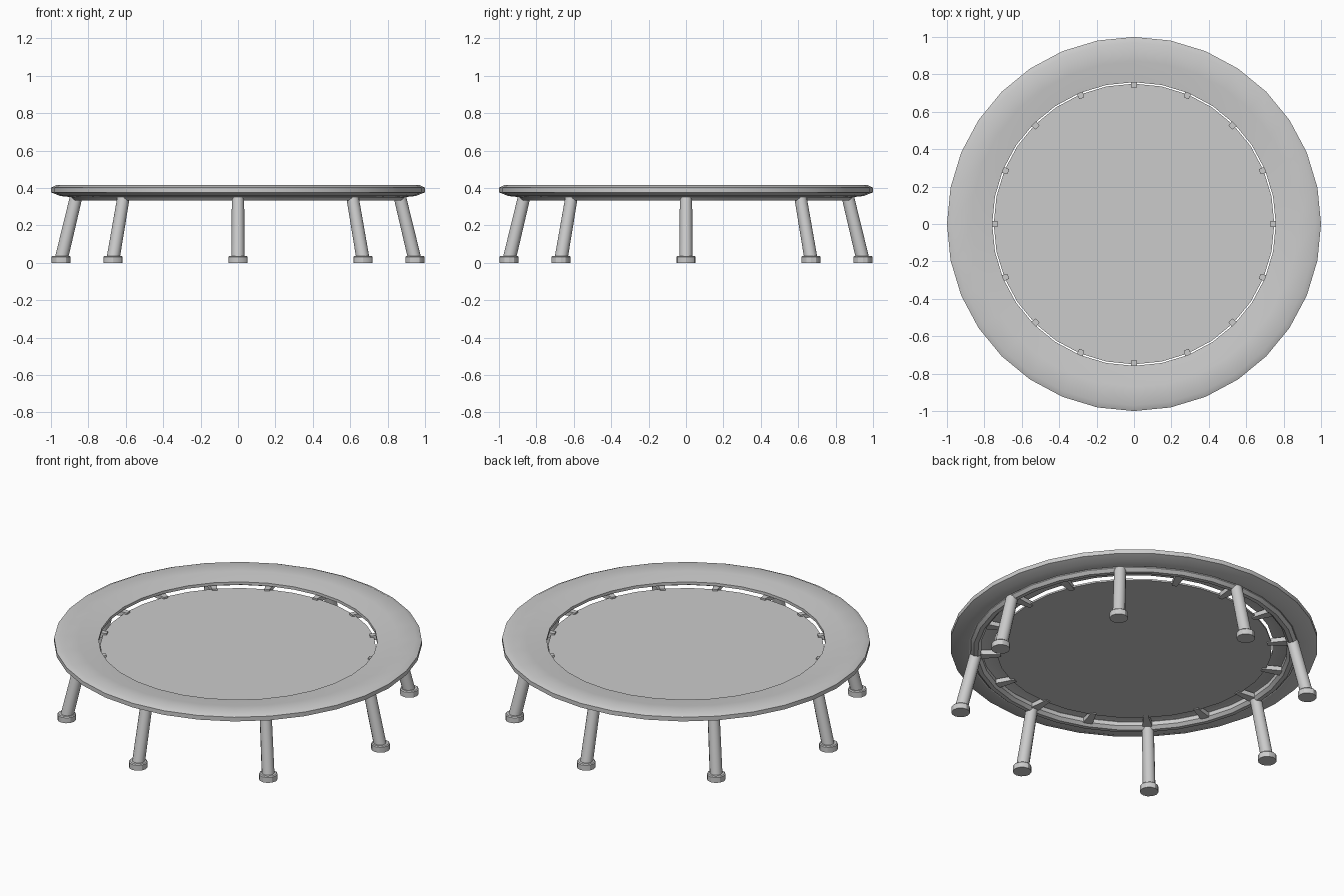
import bpy, bmesh, math
from mathutils import Vector

if "Cube" in bpy.data.objects:
    bpy.data.objects.remove(bpy.data.objects["Cube"])

SEG = 32
grey = bpy.data.materials.new("light_grey")
grey.diffuse_color = (0.6, 0.6, 0.6, 1)
grey.use_nodes = True
grey.node_tree.nodes["Principled BSDF"].inputs["Base Color"].default_value = grey.diffuse_color


def make(name, bm, smooth=True):
    bmesh.ops.recalc_face_normals(bm, faces=bm.faces)
    me = bpy.data.meshes.new(name)
    bm.to_mesh(me)
    bm.free()
    me.materials.append(grey)
    ob = bpy.data.objects.new(name, me)
    bpy.context.collection.objects.link(ob)
    if smooth:
        bpy.ops.object.select_all(action='DESELECT')
        ob.select_set(True)
        bpy.context.view_layer.objects.active = ob
        bpy.ops.object.shade_smooth_by_angle(angle=math.radians(30))
    return ob


def lathe(name, profile):
    """Spin a closed (radius, height) profile around z."""
    bm = bmesh.new()
    rings = []
    for i in range(SEG):
        a = 2 * math.pi * i / SEG
        rings.append([bm.verts.new((r * math.cos(a), r * math.sin(a), z)) for r, z in profile])
    n = len(profile)
    for i in range(SEG):
        p, q = rings[i], rings[(i + 1) % SEG]
        for j in range(n):
            k = (j + 1) % n
            bm.faces.new((p[j], q[j], q[k], p[k]))
    return make(name, bm)


def rod(name, p0, p1, r0, r1, sides=12, bevel=0):
    """Capped cylinder between two points."""
    p0, p1 = Vector(p0), Vector(p1)
    d = p1 - p0
    bm = bmesh.new()
    bmesh.ops.create_cone(bm, cap_ends=True, segments=sides, radius1=r0, radius2=r1, depth=d.length)
    if bevel:
        rim = [e for e in bm.edges if all(v.co.z > 0 for v in e.verts)]
        bmesh.ops.bevel(bm, geom=rim, offset=bevel, segments=1, affect='EDGES')
    rot = Vector((0, 0, 1)).rotation_difference(d).to_matrix().to_4x4()
    bm.transform(rot)
    bmesh.ops.translate(bm, verts=bm.verts, vec=(p0 + p1) / 2)
    return make(name, bm)


# padded edge cover, dished toward the middle
lathe("edge_pad", [(0.758, 0.378), (0.758, 0.395), (0.87, 0.409), (0.97, 0.416), (1.0, 0.402),
                   (1.0, 0.377), (0.95, 0.357), (0.90, 0.352), (0.85, 0.378)])

# tubular frame ring under the pad
lathe("frame_ring", [(0.863 + 0.031 * math.cos(math.pi * (i + .5) / 4),
                      0.362 + 0.031 * math.sin(math.pi * (i + .5) / 4)) for i in range(8)])

# jumping mat
rod("jumping_mat", (0, 0, 0.352), (0, 0, 0.362), 0.75, 0.75, SEG)

# straps from mat to frame, widening outward
for i in range(16):
    a = 2 * math.pi * i / 16
    bm = bmesh.new()
    bmesh.ops.create_cube(bm, size=1)
    for v in bm.verts:
        outer = v.co.x > 0
        r = 0.85 if outer else 0.728
        t = (0.028 if outer else 0.014) * (1 if v.co.y > 0 else -1)
        z = 0.372 if v.co.z > 0 else 0.346
        v.co = (r * math.cos(a) - t * math.sin(a), r * math.sin(a) + t * math.cos(a), z)
    make(f"strap_{i + 1}", bm, False)

# splayed legs with vertical rubber feet
for i in range(8):
    a = 2 * math.pi * i / 8
    c, s = math.cos(a), math.sin(a)
    rod(f"leg_{i + 1}", (0.945 * c, 0.945 * s, 0.02), (0.864 * c, 0.864 * s, 0.358), 0.035, 0.033)
    rod(f"foot_{i + 1}", (0.946 * c, 0.946 * s, 0), (0.946 * c, 0.946 * s, 0.037), 0.051, 0.051, 12, 0.005)
